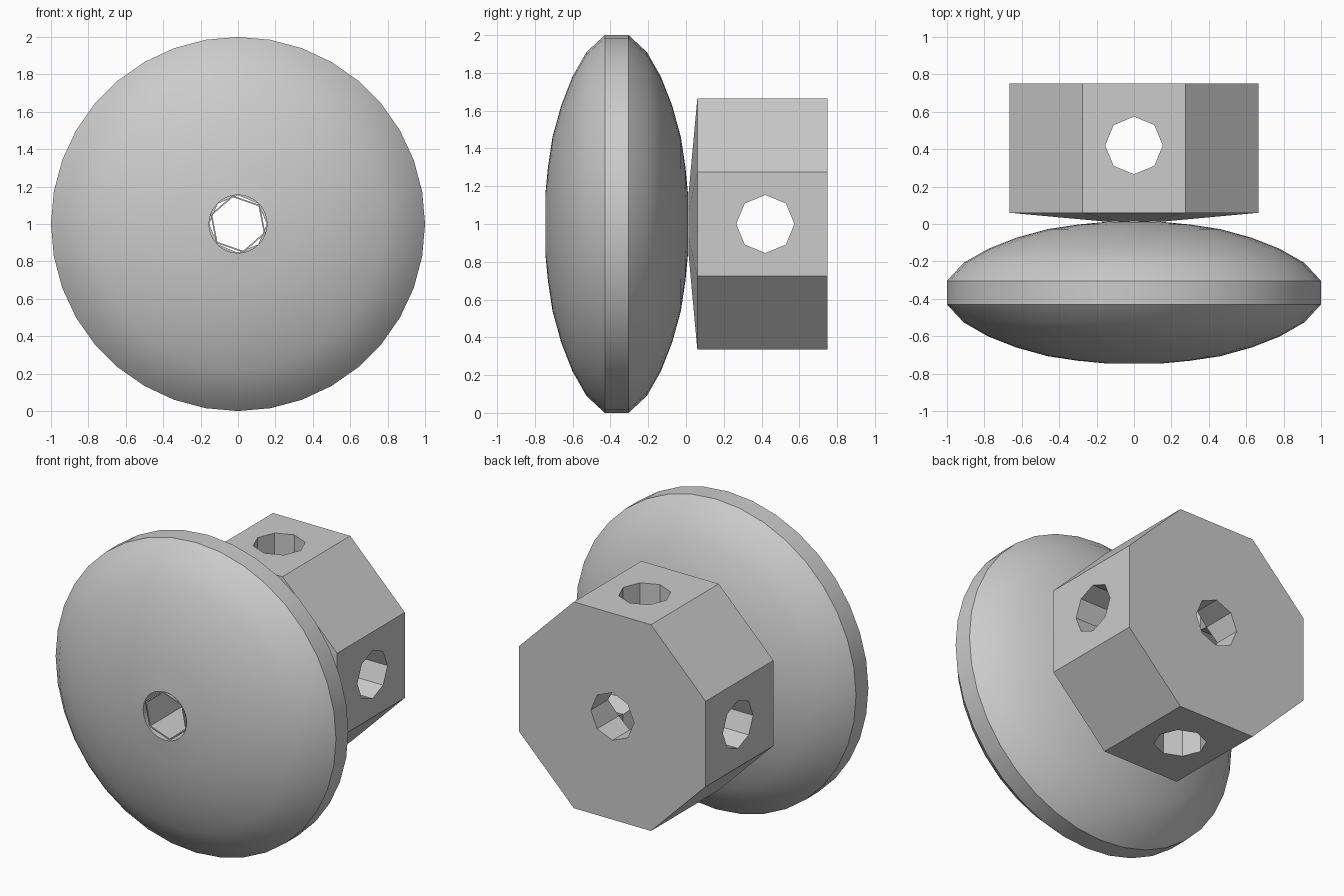
import bpy, bmesh, math
from mathutils import Matrix

if "Cube" in bpy.data.objects:
    bpy.data.objects.remove(bpy.data.objects["Cube"])

grey = bpy.data.materials.new("light grey")
grey.diffuse_color = (0.6, 0.6, 0.6, 1)
grey.use_nodes = True
grey.node_tree.nodes["Principled BSDF"].inputs["Base Color"].default_value = grey.diffuse_color


def lathe(name, profile, sides, start=0.0, closed=False):
    """Rings of (radius, y) about the y axis through z = 1; closed joins last to first."""
    bm = bmesh.new()
    rings = []
    for r, y in profile:
        angles = [start + 2 * math.pi * i / sides for i in range(sides)]
        rings.append([bm.verts.new((r * math.cos(a), y, 1 + r * math.sin(a))) for a in angles])
    pairs = list(zip(rings, rings[1:]))
    if closed:
        pairs.append((rings[-1], rings[0]))
    else:
        bm.faces.new(rings[0])
        bm.faces.new(rings[-1])
    for a, b in pairs:
        for i in range(sides):
            j = (i + 1) % sides
            bm.faces.new((a[i], a[j], b[j], b[i]))
    bmesh.ops.recalc_face_normals(bm, faces=bm.faces)
    mesh = bpy.data.meshes.new(name)
    bm.to_mesh(mesh)
    bm.free()
    ob = bpy.data.objects.new(name, mesh)
    bpy.context.collection.objects.link(ob)
    mesh.materials.append(grey)
    return ob


def activate(ob):
    bpy.ops.object.select_all(action='DESELECT')
    ob.select_set(True)
    bpy.context.view_layer.objects.active = ob


# Rounded disc with a flat rim and a bore through its middle
half = [(0.155, 0.378), (0.30, 0.364), (0.46, 0.340), (0.63, 0.293),
        (0.78, 0.234), (0.91, 0.160), (1.0, 0.063)]
mid = -0.367
profile = [(r, mid - d) for r, d in half] + [(r, mid + d) for r, d in reversed(half)]
disc = lathe("round_disc", profile, 36, closed=True)
activate(disc)
bpy.ops.object.shade_smooth_by_angle(angle=math.radians(30))

# Thin six-sided lining inside the bore
lathe("hex_lining", [(0.155, -0.735), (0.155, 0.0), (0.146, 0.0), (0.146, -0.735)],
      6, start=math.radians(41), closed=True)

# Eight-sided block with a shallow taper towards the disc
apothem = 0.665
R = apothem / math.cos(math.pi / 8)
block = lathe("octagon_block", [(0.155, 0.012), (R, 0.06), (R, 0.75)], 8, start=math.pi / 8)

# Three crossing eight-sided holes
centre = Matrix.Translation((0, 0.42, 1))
turns = [Matrix.Rotation(math.pi / 2, 4, 'Z'), Matrix.Rotation(math.pi / 2, 4, 'X'),
         Matrix.Identity(4)]
for i, turn in enumerate(turns):
    cutter = lathe("hole_cutter_%d" % i, [(0.154, -1), (0.154, 1)], 8)
    cutter.data.transform(centre @ turn @ Matrix.Translation((0, 0, -1)))
    cutter.hide_render = True
    mod = block.modifiers.new("hole", 'BOOLEAN')
    mod.operation = 'DIFFERENCE'
    mod.solver = 'EXACT'
    mod.object = cutter
    activate(block)
    bpy.ops.object.modifier_apply(modifier=mod.name)
    bpy.data.objects.remove(cutter)
